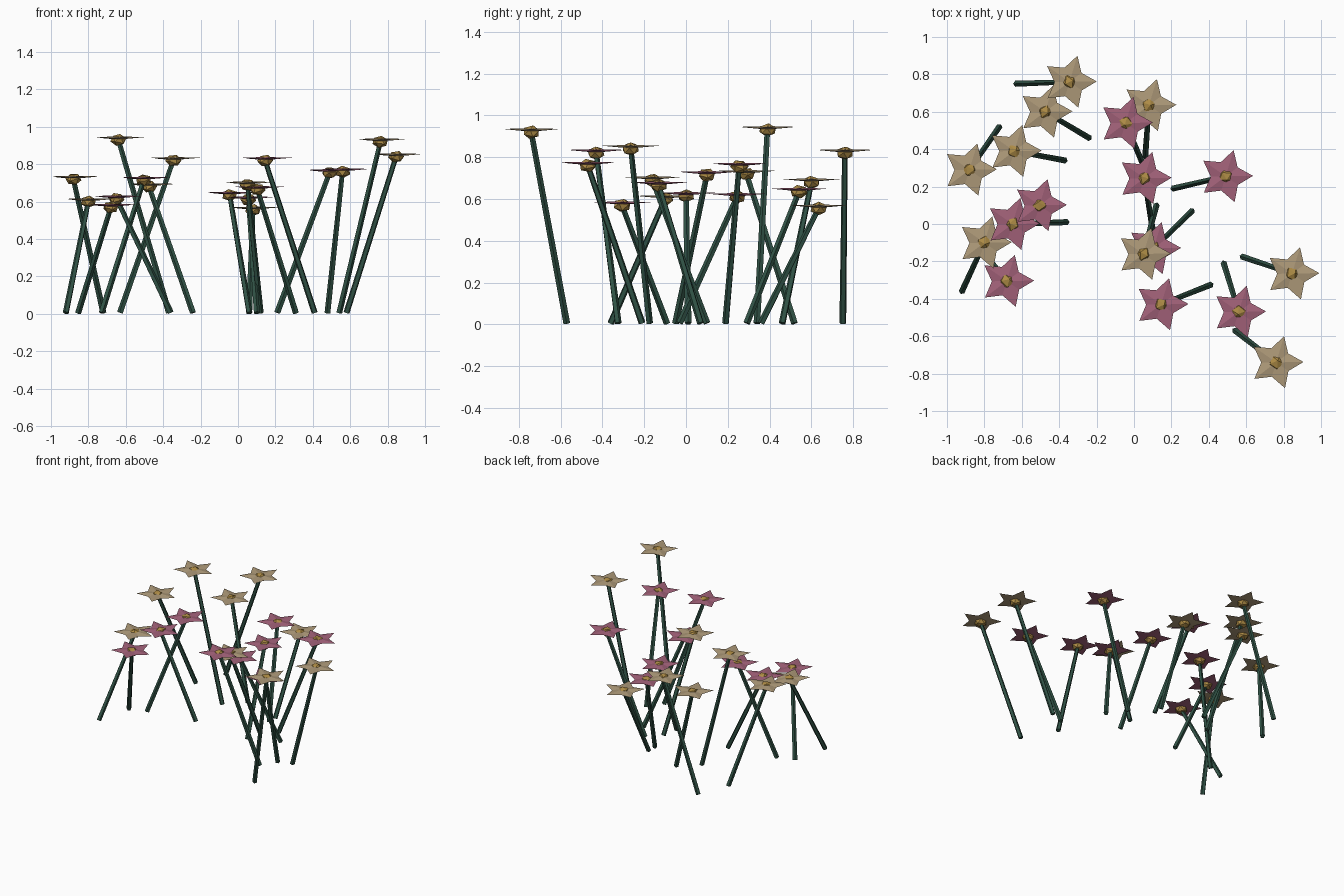
import bpy, bmesh, math, random
from mathutils import Vector, Matrix, Euler

if "Cube" in bpy.data.objects:
    bpy.data.objects.remove(bpy.data.objects["Cube"])

random.seed(4)


def material(name, rgb):
    m = bpy.data.materials.new(name)
    m.diffuse_color = (*rgb, 1)
    m.use_nodes = True
    m.node_tree.nodes["Principled BSDF"].inputs["Base Color"].default_value = m.diffuse_color
    return m


TAN = material("tan_petal", (0.42, 0.32, 0.19))
PINK = material("pink_petal", (0.36, 0.12, 0.19))
GOLD = material("gold_centre", (0.42, 0.26, 0.06))
GREEN = material("stem_green", (0.03, 0.085, 0.06))


def finish(bm, name, mat):
    me = bpy.data.meshes.new(name)
    bm.to_mesh(me)
    bm.free()
    me.materials.append(mat)
    bpy.context.collection.objects.link(bpy.data.objects.new(name, me))


# Slim five-sided stem leaning from the ground to the flower head
def stem(base, head):
    bm = bmesh.new()
    d = head - base
    rot = d.to_track_quat('Z', 'Y').to_matrix().to_4x4()
    bmesh.ops.create_cone(bm, cap_ends=True, segments=5, radius1=0.017, radius2=0.014,
                          depth=d.length,
                          matrix=Matrix.Translation((base + head) / 2) @ rot)
    finish(bm, "stem", GREEN)


# Five-pointed blossom: very flat double-sided star
def petals(head, mat):
    bm = bmesh.new()
    c = head + Vector((0, 0, 0.012))
    rim = []
    for i in range(10):
        a = math.radians(1 + 36 * i)
        r = 0.080 if i % 2 else 0.146
        z = -0.003 if i % 2 else 0.003
        rim.append(bm.verts.new(c + Vector((r * math.cos(a), r * math.sin(a), z))))
    top = bm.verts.new(c + Vector((0, 0, 0.007)))
    low = bm.verts.new(c - Vector((0, 0, 0.010)))
    for i in range(10):
        a, b = rim[i], rim[(i + 1) % 10]
        bm.faces.new((a, b, top))
        bm.faces.new((b, a, low))
    finish(bm, "petals", mat)


# Squashed faceted flower centre
def centre(head):
    bm = bmesh.new()
    turn = Euler([random.uniform(0, 6.28) for _ in range(3)]).to_matrix().to_4x4()
    bmesh.ops.create_icosphere(bm, subdivisions=1, radius=0.044,
                               matrix=Matrix.Translation(head)
                               @ Matrix.Diagonal((1, 1, 0.75, 1)) @ turn)
    finish(bm, "flower_centre", GOLD)


# head x, y, z, then base x, y
tan_flowers = [
    (-0.345, 0.76, 0.82, -0.63, 0.75), (-0.475, 0.60, 0.68, -0.24, 0.46),
    (-0.64, 0.39, 0.93, -0.37, 0.34), (-0.88, 0.29, 0.72, -0.72, 0.52),
    (-0.80, -0.10, 0.60, -0.92, -0.36), (0.08, 0.635, 0.555, 0.06, 0.36),
    (0.05, -0.16, 0.69, 0.12, 0.10), (0.845, -0.265, 0.84, 0.58, -0.175),
    (0.76, -0.74, 0.92, 0.54, -0.57),
]
pink_flowers = [
    (-0.045, 0.54, 0.635, 0.06, 0.29), (0.055, 0.245, 0.61, 0.10, -0.03),
    (0.49, 0.255, 0.755, 0.21, 0.19), (-0.505, 0.10, 0.715, -0.73, -0.05),
    (-0.65, 0.0, 0.615, -0.36, 0.01), (-0.68, -0.305, 0.57, -0.855, -0.09),
    (0.105, -0.13, 0.665, 0.31, 0.07), (0.145, -0.43, 0.82, 0.41, -0.325),
    (0.56, -0.47, 0.76, 0.48, -0.21),
]
for mat, group in ((TAN, tan_flowers), (PINK, pink_flowers)):
    for x, y, z, bx, by in group:
        head = Vector((x, y, z))
        stem(Vector((bx, by, 0.006)), head)
        petals(head, mat)
        centre(head)
